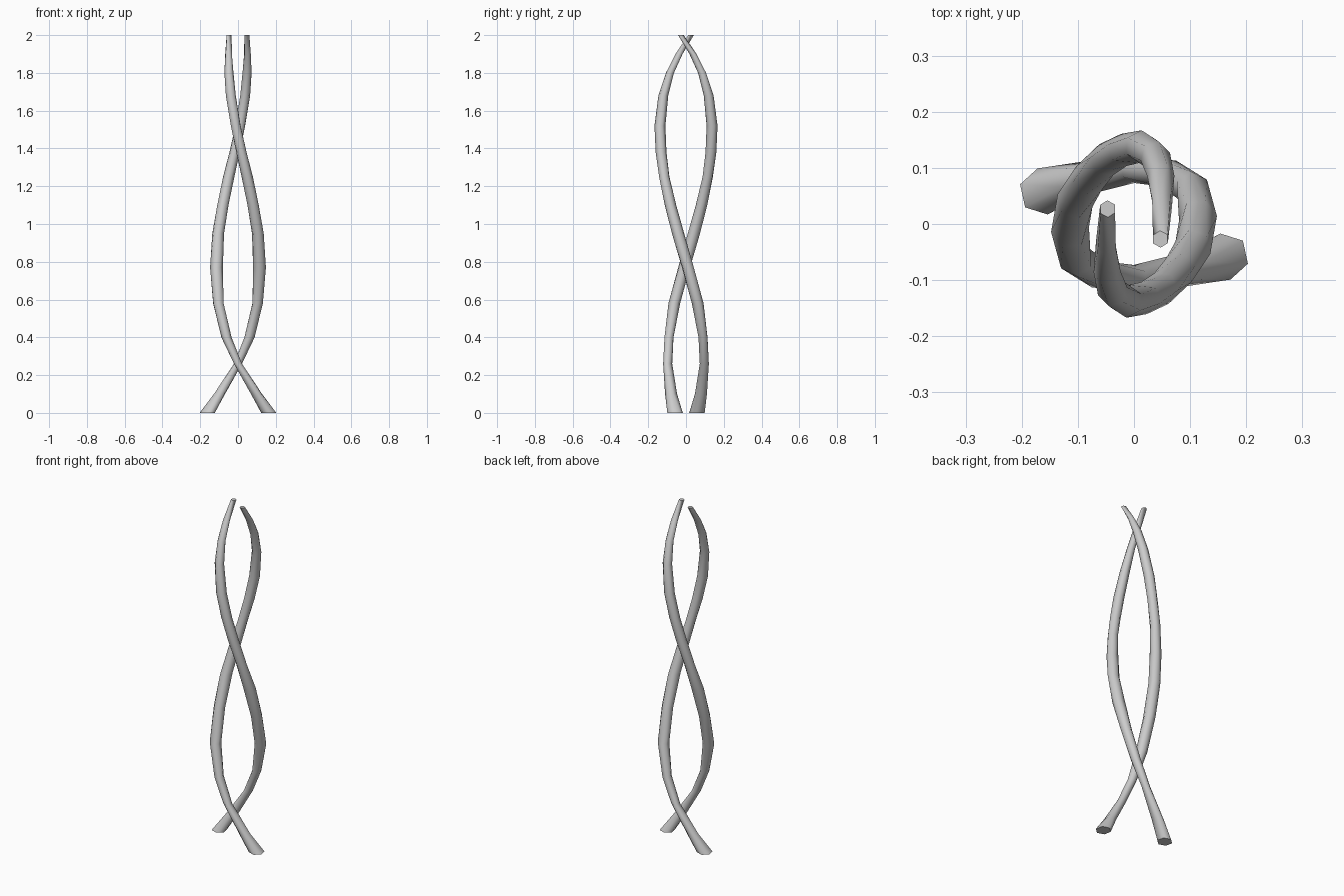
import bpy, bmesh, math

if "Cube" in bpy.data.objects:
    bpy.data.objects.remove(bpy.data.objects["Cube"])

SIDES = 6
# Centre line and thickness of one strand: z, x, y, radius
PATH = [
    (0.00, 0.163, -0.058, 0.042), (0.10, 0.098, -0.079, 0.032),
    (0.26, 0.000, -0.097, 0.024), (0.40, -0.061, -0.090, 0.027),
    (0.58, -0.104, -0.062, 0.031), (0.77, -0.114, -0.010, 0.034),
    (0.95, -0.105, 0.042, 0.033), (1.10, -0.080, 0.082, 0.031),
    (1.25, -0.049, 0.115, 0.030), (1.38, -0.018, 0.132, 0.029),
    (1.52, 0.012, 0.138, 0.029), (1.68, 0.038, 0.120, 0.027),
    (1.80, 0.048, 0.085, 0.024), (1.90, 0.050, 0.037, 0.019),
    (2.00, 0.047, -0.027, 0.015),
]


def strand(name, turn):
    """Loft level hexagon rings that twist with the helix, capped at both ends."""
    bm = bmesh.new()
    rings = []
    for z, x, y, r in PATH:
        # angle around the axis, winding clockwise from the foot
        a = math.atan2(y, x)
        base = math.radians(62) + a
        ring = []
        for i in range(SIDES):
            t = base + 2 * math.pi * i / SIDES
            px, py = x + r * math.cos(t), y + r * math.sin(t)
            ring.append(bm.verts.new((px * turn, py * turn, z)))
        rings.append(ring)
    for lo, hi in zip(rings, rings[1:]):
        for i in range(SIDES):
            j = (i + 1) % SIDES
            bm.faces.new((lo[i], lo[j], hi[j], hi[i]))
    bm.faces.new(rings[0][::-1])
    bm.faces.new(rings[-1])
    bmesh.ops.recalc_face_normals(bm, faces=bm.faces[:])
    mesh = bpy.data.meshes.new(name)
    bm.to_mesh(mesh)
    bm.free()
    obj = bpy.data.objects.new(name, mesh)
    bpy.context.collection.objects.link(obj)
    # smooth sides, crisp caps
    for f in mesh.polygons:
        f.use_smooth = len(f.vertices) == 4
    return obj


# Two strands, half a turn apart
strand("strand_right", 1)
strand("strand_left", -1)
